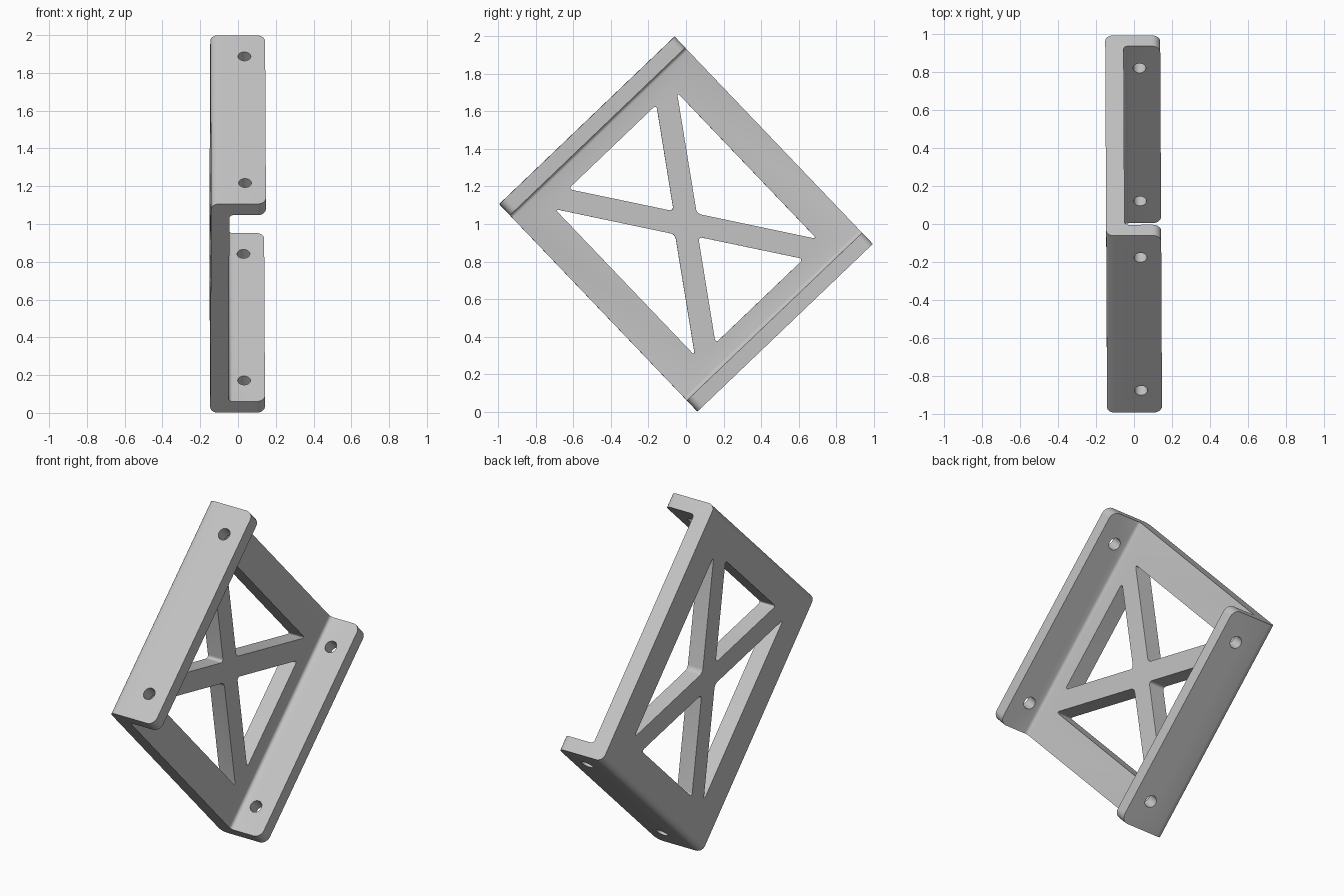
import bpy, bmesh
from math import radians
from mathutils import Matrix, Vector

cube = bpy.data.objects.get("Cube")
if cube:
    bpy.data.objects.remove(cube, do_unlink=True)

# Bracket frame: x = depth, y = along the flanges, z = across the flanges
HALF_LEN, HALF_WIDTH = 0.646, 0.764
BACK, FRONT, PLATE = -0.147, 0.143, -0.05
FLANGE = 0.082
POSE = (Matrix.Translation((0, 0, 1)) @ Matrix.Rotation(0.005, 4, 'Z')
        @ Matrix.Rotation(radians(43.7), 4, 'X'))

grey = bpy.data.materials.new("light_grey")
grey.use_nodes = True
colour = (0.55, 0.55, 0.55, 1)
grey.diffuse_color = colour
grey.node_tree.nodes["Principled BSDF"].inputs["Base Color"].default_value = colour


def extrude(bm, points, offset):
    """Extrude a closed outline and return its new side edges."""
    offset = Vector(offset)
    face = bm.faces.new([bm.verts.new(p) for p in points])
    new = bmesh.ops.extrude_face_region(bm, geom=[face])["geom"]
    top = [g for g in new if isinstance(g, bmesh.types.BMVert)]
    bmesh.ops.translate(bm, verts=top, vec=offset)
    return [e for v in top for e in v.link_edges
            if abs((e.verts[0].co - e.verts[1].co).normalized().dot(offset.normalized())) > 0.999]


def round_edges(bm, edges, radius, segments=6):
    bmesh.ops.bevel(bm, geom=edges, offset=radius, segments=segments,
                    affect='EDGES', profile=0.5)


def make_object(name, bm):
    bmesh.ops.recalc_face_normals(bm, faces=bm.faces)
    mesh = bpy.data.meshes.new(name)
    bm.to_mesh(mesh)
    bm.free()
    obj = bpy.data.objects.new(name, mesh)
    bpy.context.collection.objects.link(obj)
    obj.matrix_world = POSE
    mesh.materials.append(grey)
    return obj


# Channel body: C-shaped section extruded along the flanges
inner = HALF_WIDTH - FLANGE
half = [(BACK, HALF_WIDTH), (FRONT, HALF_WIDTH), (FRONT, inner), (PLATE, inner)]
section = half + [(x, -z) for x, z in reversed(half)]
bm = bmesh.new()
sides = extrude(bm, [(x, -HALF_LEN, z) for x, z in section], (0, 2 * HALF_LEN, 0))


def sides_at(x):
    return [e for e in bm.edges if e.is_valid
            and all(abs(v.co.x - x) < 1e-4 for v in e.verts)
            and abs(e.verts[0].co.y - e.verts[1].co.y) > 1]


round_edges(bm, sides_at(BACK), 0.04)
round_edges(bm, sides_at(PLATE), 0.02, 4)
# Rounded free corners of the flanges
corners = [e for e in bm.edges if all(abs(v.co.x - FRONT) < 1e-4 for v in e.verts)
           and abs(e.verts[0].co.y - e.verts[1].co.y) < 1e-4]
round_edges(bm, corners, 0.045)
bracket = make_object("bracket", bm)

# Four rounded triangular windows that leave crossed struts
bm = bmesh.new()
for s in (-1, 1):
    for tri in ([(0, 0.095), (0.325, 0.568), (-0.325, 0.568)],
                [(0.08, 0), (0.45, 0.54), (0.45, -0.54)]):
        edges = extrude(bm, [(-0.3, s * y, s * z) for y, z in tri], (0.35, 0, 0))
        round_edges(bm, edges, 0.024)

# Two screw holes in each flange
for s in (-1, 1):
    for y in (-0.485, 0.485):
        place = Matrix.Translation((0.033, y, s * HALF_WIDTH))
        bmesh.ops.create_cone(bm, cap_ends=True, segments=32, radius1=0.034,
                              radius2=0.034, depth=0.3, matrix=place)
cutter = make_object("cutter", bm)
cutter.hide_render = True

cut = bracket.modifiers.new("openings", 'BOOLEAN')
cut.operation = 'DIFFERENCE'
cut.solver = 'EXACT'
cut.object = cutter

bpy.ops.object.select_all(action='DESELECT')
bracket.select_set(True)
bpy.context.view_layer.objects.active = bracket
bpy.ops.object.modifier_apply(modifier=cut.name)
bpy.data.objects.remove(cutter, do_unlink=True)
bpy.ops.object.shade_smooth_by_angle(angle=radians(30))
